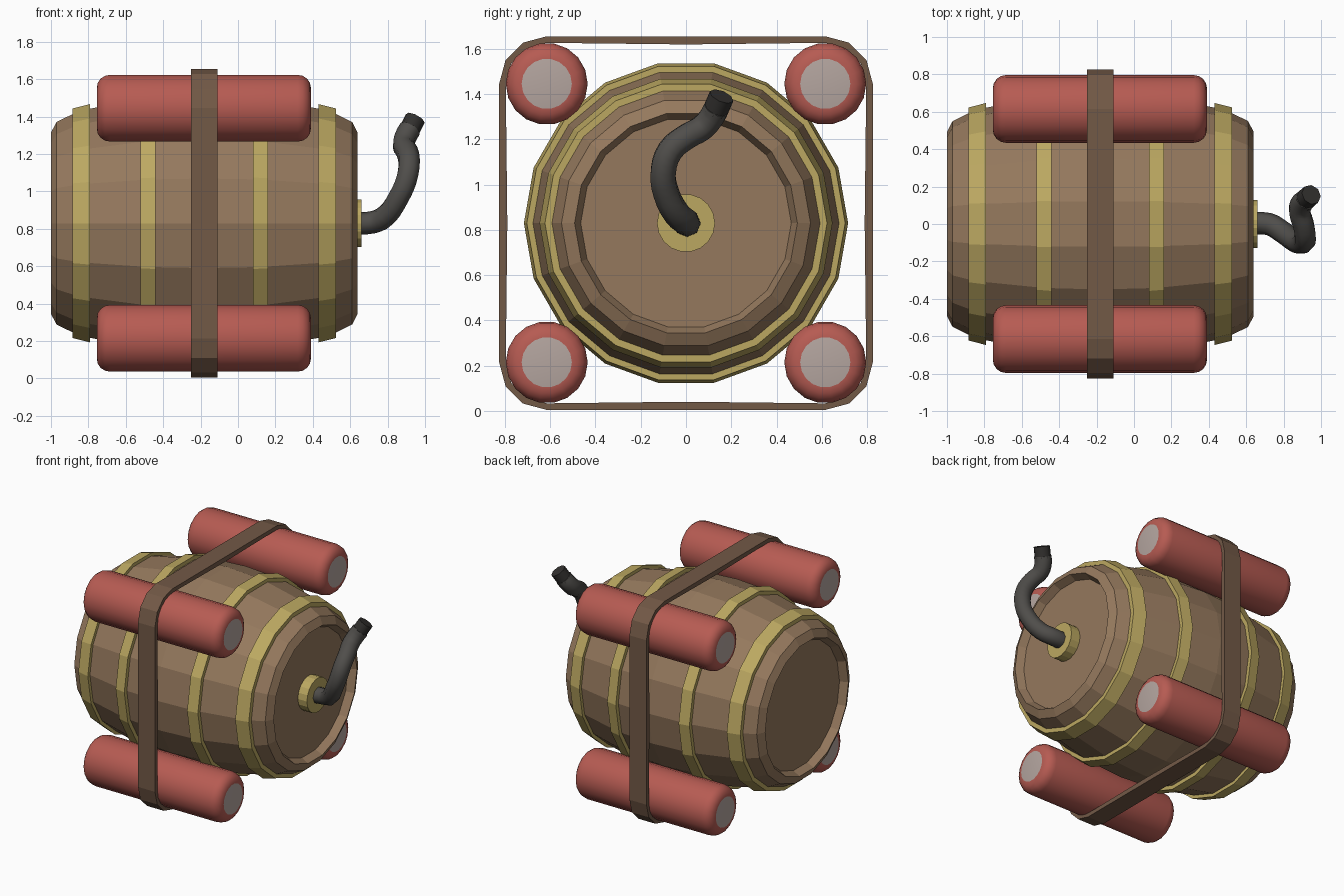
import bpy, bmesh
from math import sin, cos, pi, radians
from mathutils import Vector

if "Cube" in bpy.data.objects:
    bpy.data.objects.remove(bpy.data.objects["Cube"])

AXIS_Z = 0.83   # height of the barrel axis
MID_X = -0.18   # middle of the barrel


def mat(name, rgb):
    m = bpy.data.materials.new(name)
    m.diffuse_color = (*rgb, 1)
    m.use_nodes = True
    m.node_tree.nodes["Principled BSDF"].inputs["Base Color"].default_value = m.diffuse_color
    return m


WOOD = mat("wood", (0.30, 0.19, 0.11))
BRASS = mat("brass", (0.50, 0.39, 0.12))
RED = mat("red_paper", (0.47, 0.105, 0.085))
CAP = mat("pale_cap", (0.46, 0.38, 0.35))
LEATHER = mat("leather", (0.17, 0.10, 0.062))
CORD = mat("cord", (0.08, 0.076, 0.07))
BURNT = mat("burnt_cord", (0.032, 0.03, 0.028))


def finish(name, bm, *mats):
    bmesh.ops.recalc_face_normals(bm, faces=bm.faces[:])
    me = bpy.data.meshes.new(name)
    bm.to_mesh(me)
    bm.free()
    ob = bpy.data.objects.new(name, me)
    bpy.context.collection.objects.link(ob)
    for m in mats:
        me.materials.append(m)
    return ob


def smooth(ob, angle):
    bpy.ops.object.select_all(action='DESELECT')
    ob.select_set(True)
    bpy.context.view_layer.objects.active = ob
    bpy.ops.object.shade_smooth_by_angle(angle=radians(angle))


def lathe(name, profile, sides, y, z, mats, closed=False):
    """Turn (x, radius) points round an axis parallel to x."""
    bm = bmesh.new()
    rings = []
    for x, r in profile:
        angles = [2 * pi * (i + 0.5) / sides + pi / 2 for i in range(sides)]
        rings.append([bm.verts.new((x, y + r * cos(a), z + r * sin(a))) for a in angles])
    pairs = list(zip(rings, rings[1:]))
    if closed:
        pairs.append((rings[-1], rings[0]))
    for a, b in pairs:
        for i in range(sides):
            j = (i + 1) % sides
            bm.faces.new((a[i], a[j], b[j], b[i]))
    if not closed:
        for ring in (rings[0], rings[-1]):
            bm.faces.new(ring).material_index = len(mats) - 1
    return finish(name, bm, *mats)


# Barrel with recessed heads, symmetric about its middle
half = [(0.765, 0.465), (0.82, 0.492), (0.79, 0.55), (0.705, 0.592),
        (0.61, 0.622), (0.30, 0.684)]
profile = ([(MID_X - d, r) for d, r in half] + [(MID_X, 0.70)]
           + [(MID_X + d, r) for d, r in reversed(half)])
lathe("barrel", profile, 18, 0, AXIS_Z, [WOOD])

# Four hoops: (inner edge, inner radius, outer edge, outer radius)
for side, s in (("left", -1), ("right", 1)):
    for kind, d0, r0, d1, r1 in (("middle", 0.26, 0.716, 0.34, 0.703),
                                 ("end", 0.61, 0.647, 0.705, 0.623)):
        ring = [(MID_X + s * d0, r0), (MID_X + s * d1, r1),
                (MID_X + s * d1, r1 - 0.05), (MID_X + s * d0, r0 - 0.05)]
        lathe(f"{kind}_hoop_{side}", ring, 18, 0, AXIS_Z, [BRASS], closed=True)

# Fuse collar
lathe("fuse_collar", [(0.56, 0.128), (0.66, 0.128)], 18, 0, AXIS_Z, [BRASS])

# Four sticks with rounded ends and pale caps
R, ROUND = 0.181, 0.07
CY, CZ = 0.615, 0.615
arc = [(ROUND * (1 - cos(t * pi / 8)), R - ROUND * (1 - sin(t * pi / 8))) for t in range(5)]
stick = [(-0.755 + d, r) for d, r in arc] + [(0.39 - d, r) for d, r in reversed(arc)]
for sy, depth in ((-1, "front"), (1, "back")):
    for sz, level in ((-1, "lower"), (1, "upper")):
        ob = lathe(f"{level}_{depth}_stick", stick, 18, sy * CY, AXIS_Z + sz * CZ, [RED, CAP])
        smooth(ob, 35)

# Strap wrapped round the four sticks, slightly thicker mid-span
outer, inner = [], []
for k in range(4):
    mid = pi / 4 + k * pi / 2
    cy, cz = (CY if cos(mid) > 0 else -CY), (CZ if sin(mid) > 0 else -CZ)
    for step in range(4):
        a = k * pi / 2 + step * pi / 6
        for pts, r in ((outer, 0.21), (inner, 0.181)):
            pts.append((cy + r * cos(a), cz + r * sin(a)))
    a = (k + 1) * pi / 2
    for pts, r in ((outer, 0.21), (inner, 0.174)):
        pts.append(((CY + r) * cos(a), (CZ + r) * sin(a)))
bm = bmesh.new()
loops = [[bm.verts.new((x, y, AXIS_Z + 0.0 + z)) for y, z in pts]
         for x, pts in ((-0.25, outer), (-0.11, outer), (-0.11, inner), (-0.25, inner))]
n = len(outer)
for q in range(4):
    a, b = loops[q], loops[(q + 1) % 4]
    for i in range(n):
        j = (i + 1) % n
        bm.faces.new((a[i], a[j], b[j], b[i]))
finish("strap", bm, LEATHER)


# Fuse cord and its burnt tip
def cord(name, points, radius, material):
    cu = bpy.data.curves.new(name, 'CURVE')
    cu.dimensions = '3D'
    cu.bevel_depth = radius
    cu.bevel_resolution = 2
    cu.resolution_u = 3
    cu.use_fill_caps = True
    sp = cu.splines.new('BEZIER')
    sp.bezier_points.add(len(points) - 1)
    for bp, p in zip(sp.bezier_points, points):
        bp.co = Vector(p)
        bp.handle_left_type = bp.handle_right_type = 'AUTO'
    cu.materials.append(material)
    ob = bpy.data.objects.new(name, cu)
    bpy.context.collection.objects.link(ob)
    bpy.ops.object.select_all(action='DESELECT')
    ob.select_set(True)
    bpy.context.view_layer.objects.active = ob
    bpy.ops.object.convert(target='MESH')
    smooth(bpy.context.view_layer.objects.active, 50)


cord("fuse", [(0.60, 0, 0.83), (0.72, 0, 0.835), (0.79, -0.04, 0.87), (0.86, -0.09, 0.97),
              (0.90, -0.10, 1.06), (0.915, -0.07, 1.15), (0.905, 0, 1.21),
              (0.885, 0.07, 1.25), (0.90, 0.115, 1.30), (0.92, 0.133, 1.335)], 0.06, CORD)
cord("fuse_tip", [(0.912, 0.127, 1.32), (0.948, 0.157, 1.39)], 0.056, BURNT)
